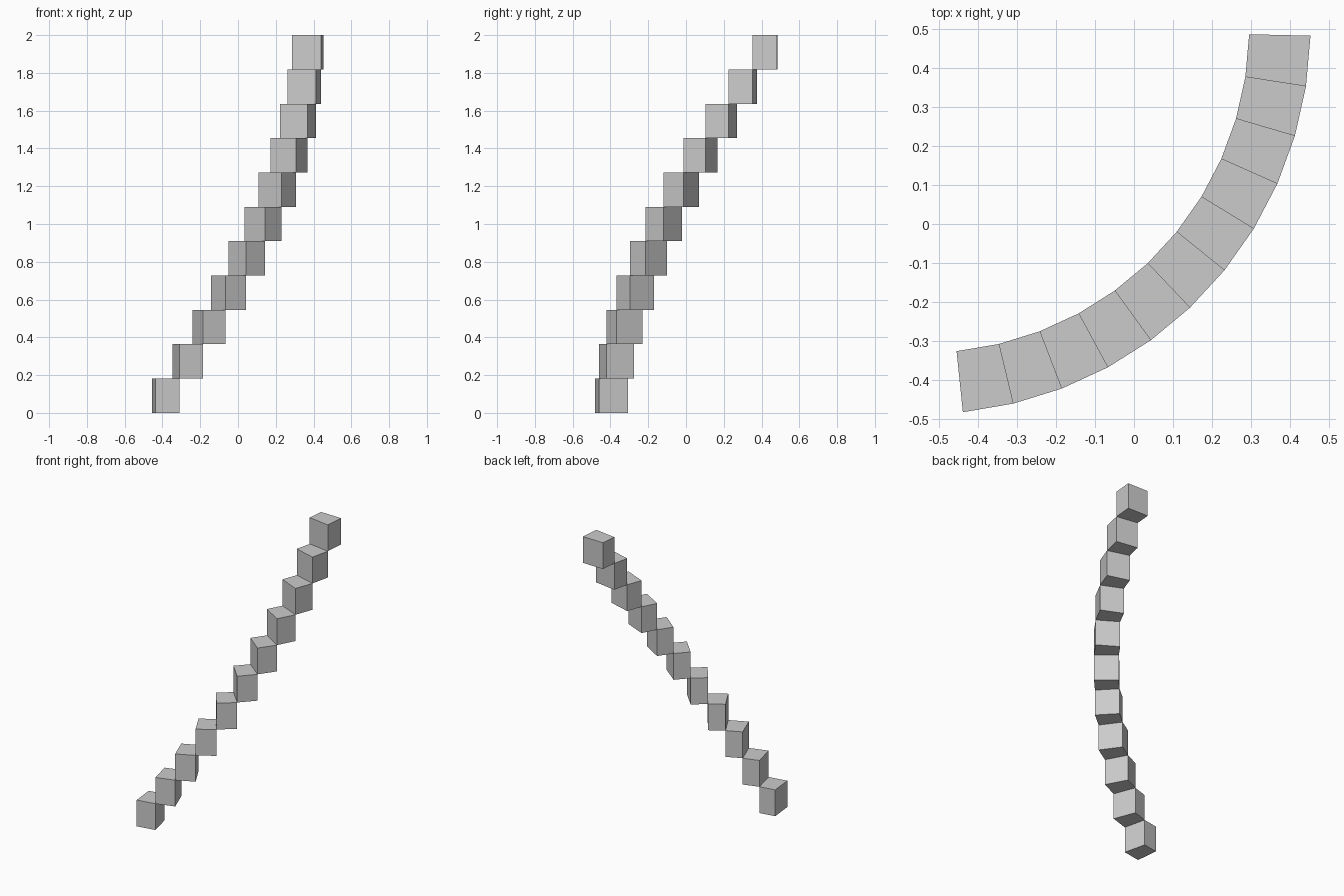
import bpy, bmesh
from math import cos, sin, radians

if "Cube" in bpy.data.objects:
    bpy.data.objects.remove(bpy.data.objects["Cube"])

STEPS = 11
RISE = 2.0 / STEPS
CENTRE = (-0.54, 0.505)
R_IN, R_OUT = 0.835, 0.992
START, END = radians(-84.1), radians(-1.33)


def polar(r, a):
    return CENTRE[0] + r * cos(a), CENTRE[1] + r * sin(a)


def wedge_step(i):
    """One flat-sided wedge block of the curved stair."""
    turn = (END - START) / STEPS
    a, b = START + i * turn, START + (i + 1) * turn
    outline = [polar(R_IN, a), polar(R_OUT, a), polar(R_OUT, b), polar(R_IN, b)]
    bm = bmesh.new()
    base = bm.faces.new([bm.verts.new((x, y, i * RISE)) for x, y in outline])
    top = bmesh.ops.extrude_face_region(bm, geom=[base], use_keep_orig=True)["geom"]
    verts = [g for g in top if isinstance(g, bmesh.types.BMVert)]
    bmesh.ops.translate(bm, verts=verts, vec=(0, 0, RISE))
    bmesh.ops.recalc_face_normals(bm, faces=bm.faces)
    mesh = bpy.data.meshes.new("stair_step")
    bm.to_mesh(mesh)
    bm.free()
    bpy.context.collection.objects.link(
        bpy.data.objects.new(f"stair_step_{i + 1}", mesh))


# Curved flight of steps climbing from front left to back right
for i in range(STEPS):
    wedge_step(i)
